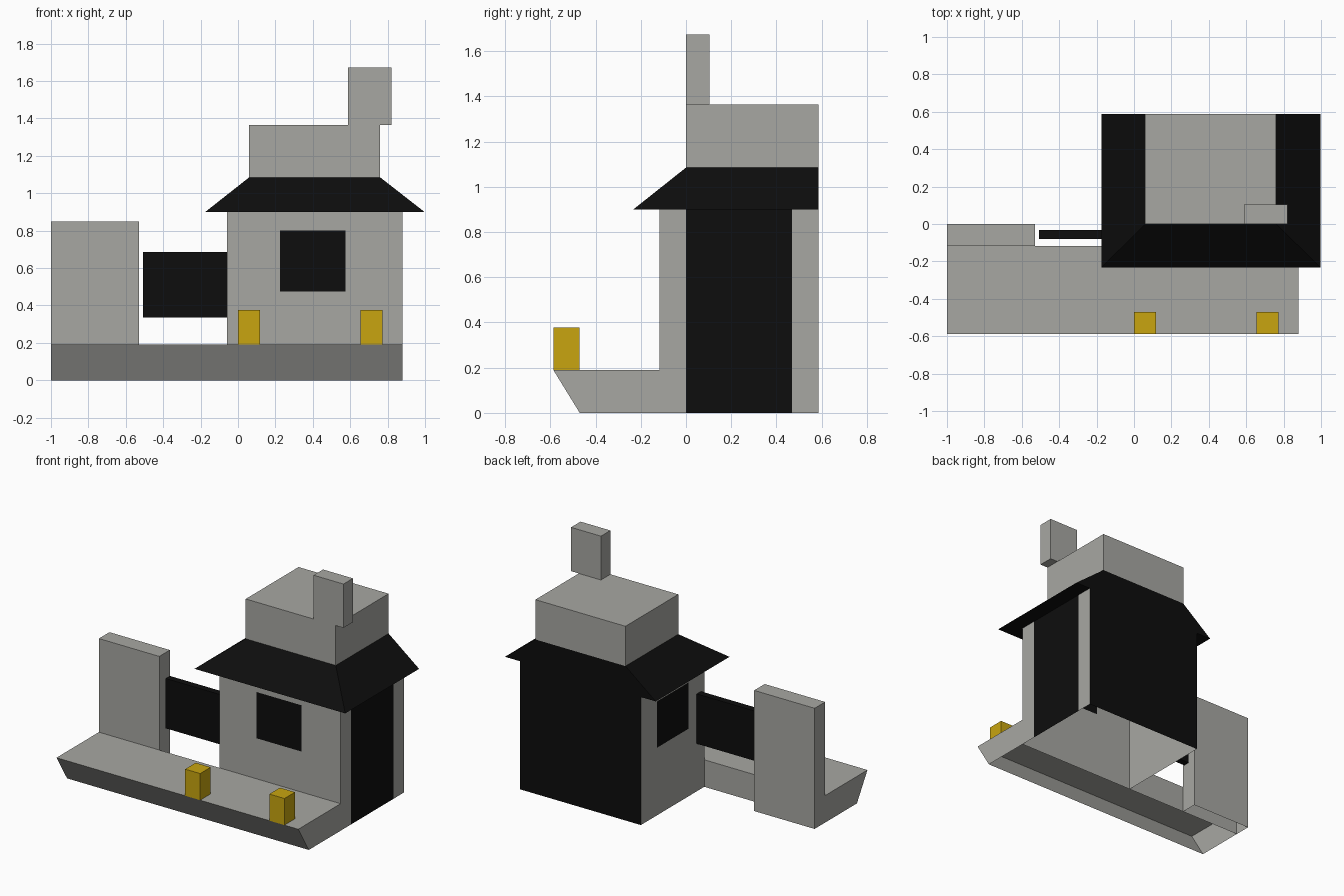
import bpy
import bmesh
from mathutils import Vector

if "Cube" in bpy.data.objects:
    bpy.data.objects.remove(bpy.data.objects["Cube"], do_unlink=True)


def make_material(name, rgb):
    mat = bpy.data.materials.new(name)
    mat.use_nodes = True
    color = (*rgb, 1.0)
    mat.diffuse_color = color
    mat.node_tree.nodes["Principled BSDF"].inputs["Base Color"].default_value = color
    return mat


STONE = make_material("stone grey", (0.39, 0.39, 0.365))
BLACK = make_material("black", (0.004, 0.004, 0.004))
YELLOW = make_material("yellow", (0.58, 0.376, 0.005))


def finish(name, bm, *mats):
    mesh = bpy.data.meshes.new(name)
    bm.to_mesh(mesh)
    bm.free()
    for mat in mats:
        mesh.materials.append(mat)
    obj = bpy.data.objects.new(name, mesh)
    bpy.context.scene.collection.objects.link(obj)
    return obj


def box_bmesh(low, high, open_sides=()):
    """Box between two corners, without the faces pointing along open_sides."""
    low, high = Vector(low), Vector(high)
    bm = bmesh.new()
    bmesh.ops.create_cube(bm, size=1)
    bm.normal_update()
    gone = [f for f in bm.faces
            if any(f.normal.dot(Vector(d)) > 0.9 for d in open_sides)]
    bmesh.ops.delete(bm, geom=gone, context="FACES")
    for v in bm.verts:
        v.co = (low + high) / 2 + v.co * (high - low)
    return bm


def box(name, mat, low, high, *open_sides):
    return finish(name, box_bmesh(low, high, open_sides), mat)


UP, DOWN, LEFT = (0, 0, 1), (0, 0, -1), (1, 0, 0)
FRONT, BACK = -0.117, 0.587
WALL_R, WALL_L = -0.06, 0.88
EAVE = 0.9

# House walls, cut along the outlines of the windows and the side panel
bm = box_bmesh((WALL_R, FRONT, 0), (WALL_L, BACK, EAVE), (UP, DOWN))
cuts = {0: (0.225, 0.575), 1: (0, 0.06, 0.41, 0.468), 2: (0.475, 0.8)}
for axis, places in cuts.items():
    normal = Vector([float(i == axis) for i in range(3)])
    for place in places:
        bmesh.ops.bisect_plane(bm, geom=bm.verts[:] + bm.edges[:] + bm.faces[:],
                               plane_co=normal * place, plane_no=normal)
bm.normal_update()
for f in bm.faces:
    x, y, z = f.calc_center_median()
    window_height = 0.475 < z < 0.8
    back_wall = f.normal.y > 0.9
    side_panel = f.normal.x > 0.9 and 0 < y < 0.468
    front_window = f.normal.y < -0.9 and 0.225 < x < 0.575 and window_height
    side_window = f.normal.x < -0.9 and 0.06 < y < 0.41 and window_height
    f.material_index = int(back_wall or side_panel or front_window or side_window)
finish("house_walls", bm, STONE, BLACK)

# Hipped roof with a flat back
bm = box_bmesh((-0.175, -0.233, EAVE), (0.997, BACK, 1.085))
for v in bm.verts:
    if v.co.z > 1:
        v.co.x = 0.06 if v.co.x < 0 else 0.76
        v.co.y = max(v.co.y, 0)
finish("roof", bm, BLACK)

# Upper storey and chimney
box("upper_storey", STONE, (0.06, 0, 1.085), (0.76, BACK, 1.365), DOWN)
box("chimney", STONE, (0.588, 0, 1.365), (0.82, 0.105, 1.673))

# Front platform, hollow below, with a front face sloping inward to the ground
bm = box_bmesh((-1, -0.587, 0), (WALL_L, FRONT, 0.19), (DOWN,))
for v in bm.verts:
    if v.co.z < 0.1 and v.co.y < -0.5:
        v.co.y = -0.47
finish("platform", bm, STONE)

# Free-standing pillar and the panel joining it to the house
box("pillar", STONE, (-1, FRONT, 0), (-0.53, 0, 0.848), DOWN)
box("fence_panel", BLACK, (-0.508, -0.08, 0.335), (WALL_R, -0.033, 0.685), LEFT)

# Posts on the platform edge
for name, x in (("right_post", 0), ("left_post", 0.655)):
    box(name, YELLOW, (x, -0.587, 0.19), (x + 0.117, -0.47, 0.377), DOWN)
